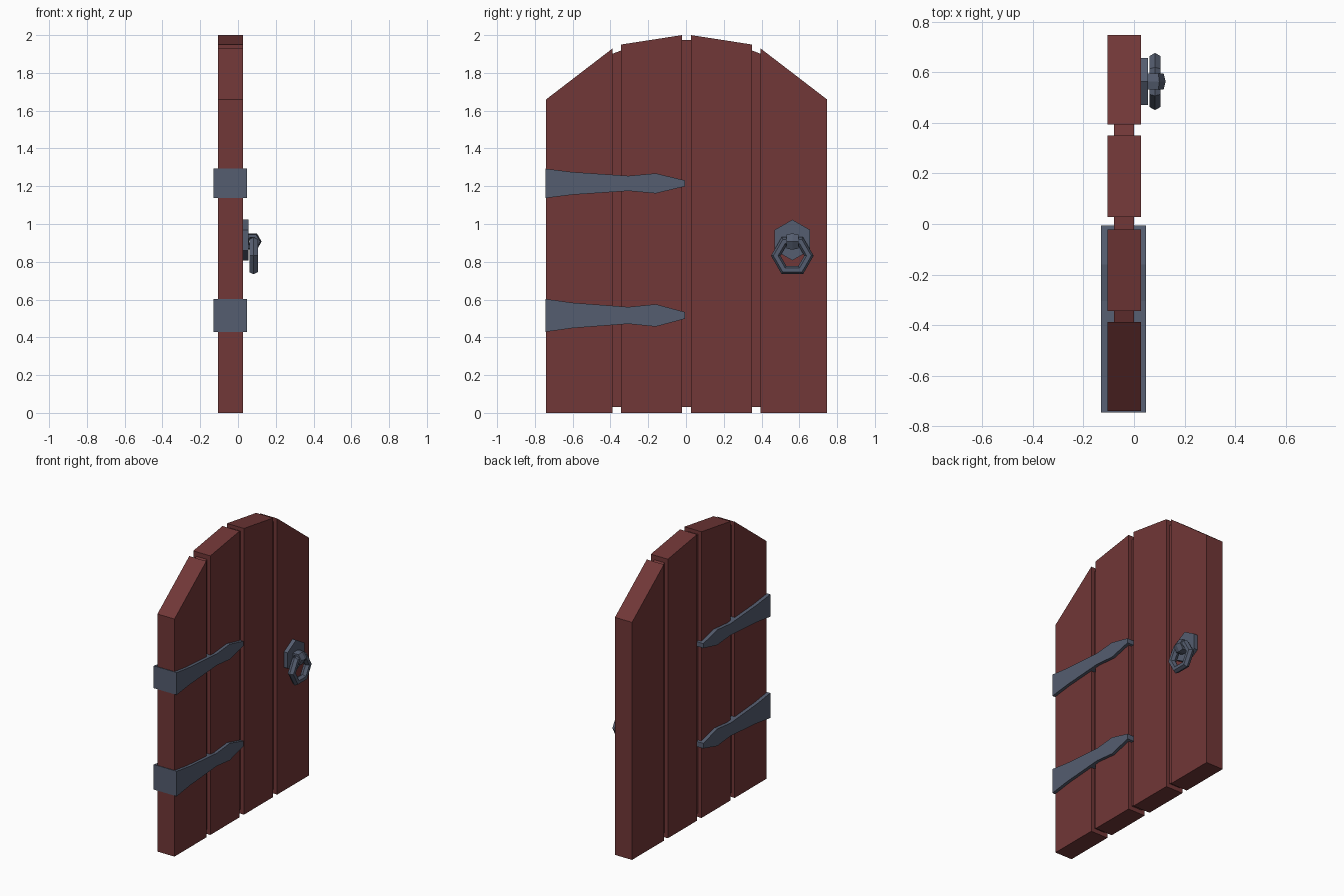
import bpy, bmesh
from math import pi

if "Cube" in bpy.data.objects:
    bpy.data.objects.remove(bpy.data.objects["Cube"])


def material(name, rgb):
    m = bpy.data.materials.new(name)
    m.diffuse_color = (*rgb, 1)
    m.use_nodes = True
    m.node_tree.nodes["Principled BSDF"].inputs["Base Color"].default_value = m.diffuse_color
    return m


wood = material("red_wood", (0.165, 0.038, 0.038))
iron = material("blue_iron", (0.09, 0.11, 0.16))


def prism(name, profile, x0, x1, mat):
    """Extrude a (y, z) outline from x0 to x1."""
    bm = bmesh.new()
    face = bm.faces.new([bm.verts.new((x0, y, z)) for y, z in profile])
    res = bmesh.ops.extrude_face_region(bm, geom=[face])
    moved = [v for v in res["geom"] if isinstance(v, bmesh.types.BMVert)]
    bmesh.ops.translate(bm, verts=moved, vec=(x1 - x0, 0, 0))
    bmesh.ops.recalc_face_normals(bm, faces=bm.faces)
    me = bpy.data.meshes.new(name)
    bm.to_mesh(me)
    bm.free()
    ob = bpy.data.objects.new(name, me)
    bpy.context.collection.objects.link(ob)
    me.materials.append(mat)
    return ob


def board(name, y0, y1, base, top0, top1, x0, x1):
    prism(name, [(y0, base), (y1, base), (y1, top1), (y0, top0)], x0, x1, wood)


# Planks and recessed filler strips, left half mirrored to the right
MID = 0.003
for side, s in (("left", -1), ("right", 1)):
    board(side + "_outer_plank", MID + s * 0.743, MID + s * 0.391, 0, 1.66, 1.93, -0.105, 0.027)
    board(side + "_inner_plank", MID + s * 0.347, MID + s * 0.024, 0, 1.95, 2.0, -0.105, 0.027)
    board(side + "_filler_strip", MID + s * 0.395, MID + s * 0.343, 0.03, 1.90, 1.92, -0.08, 0.0)
board("middle_filler_strip", -0.025, 0.031, 0.03, 1.975, 1.975, -0.08, 0.0)

# Hinge straps wrapping both faces: (y, half height), flared then pinched
for name, zc, k in (("upper_strap", 1.215, 1.0), ("lower_strap", 0.516, 1.12)):
    outline = [(-0.745, 0.078), (-0.6, 0.06), (-0.305, 0.04), (-0.16, 0.053), (-0.006, 0.016)]
    lower = [(y, zc - h * k) for y, h in outline]
    upper = [(y, zc + h * k) for y, h in reversed(outline)]
    prism(name, lower + upper, -0.13, 0.048, iron)


def finish(name):
    ob = bpy.context.object
    ob.name = name
    ob.data.materials.append(iron)
    return ob


# Hexagonal handle plate
FACE_X = (pi / 2, 0, pi / 2)
bpy.ops.mesh.primitive_cylinder_add(vertices=6, radius=0.108, depth=0.035,
                                    location=(0.0375, 0.563, 0.915), rotation=FACE_X)
finish("handle_plate")

# Hexagonal pull ring
bpy.ops.mesh.primitive_torus_add(major_segments=6, minor_segments=6, major_radius=0.088,
                                 minor_radius=0.025, location=(0.083, 0.563, 0.832),
                                 rotation=FACE_X)
finish("pull_ring")

# Eyelet holding the ring
bpy.ops.mesh.primitive_torus_add(major_segments=6, minor_segments=6, major_radius=0.034,
                                 minor_radius=0.016, location=(0.075, 0.563, 0.907),
                                 rotation=(pi / 2, 0, 0))
finish("ring_eyelet").scale = (1, 1, 2.3)
